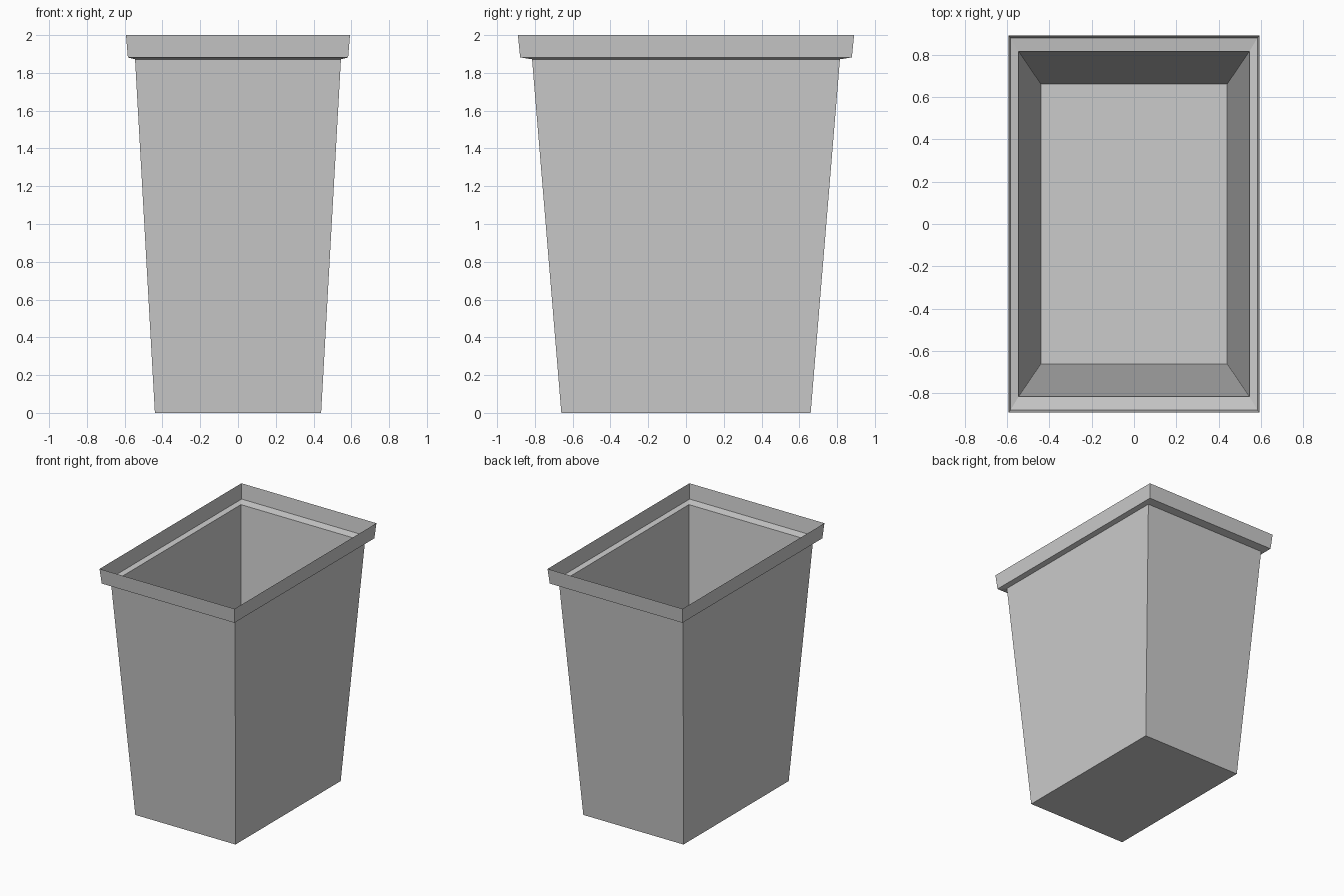
import bpy
import bmesh

cube = bpy.data.objects.get("Cube")
if cube:
    bpy.data.objects.remove(cube, do_unlink=True)

# Grey plastic
grey = bpy.data.materials.new("grey_plastic")
grey.use_nodes = True
colour = (0.6, 0.6, 0.6, 1)
grey.diffuse_color = colour
grey.node_tree.nodes["Principled BSDF"].inputs["Base Color"].default_value = colour


def rectangle(bm, half_x, half_y, z):
    """Add one rectangular ring of corners, counter-clockwise from above."""
    signs = ((-1, -1), (1, -1), (1, 1), (-1, 1))
    return [bm.verts.new((sx * half_x, sy * half_y, z)) for sx, sy in signs]


def thin_shell(name, profile, closed_bottom=False):
    """Join rectangular sections (half_x, half_y, z) into a thin-walled shell."""
    bm = bmesh.new()
    rings = [rectangle(bm, *section) for section in profile]
    if closed_bottom:
        bm.faces.new(reversed(rings[0]))
    for low, high in zip(rings, rings[1:]):
        for i in range(4):
            j = (i + 1) % 4
            bm.faces.new((low[i], low[j], high[j], high[i]))
    mesh = bpy.data.meshes.new(name)
    bm.to_mesh(mesh)
    bm.free()
    mesh.materials.append(grey)
    obj = bpy.data.objects.new(name, mesh)
    bpy.context.collection.objects.link(obj)
    return obj


# Tapered bin body, open at the top
body_top = (0.545, 0.815, 1.872)
thin_shell("bin_body", [(0.44, 0.66, 0), body_top], closed_bottom=True)

# Stepped rim: a ledge outward, then a slightly flared lip
thin_shell("bin_rim", [body_top, (0.583, 0.878, 1.882), (0.593, 0.89, 2)])
